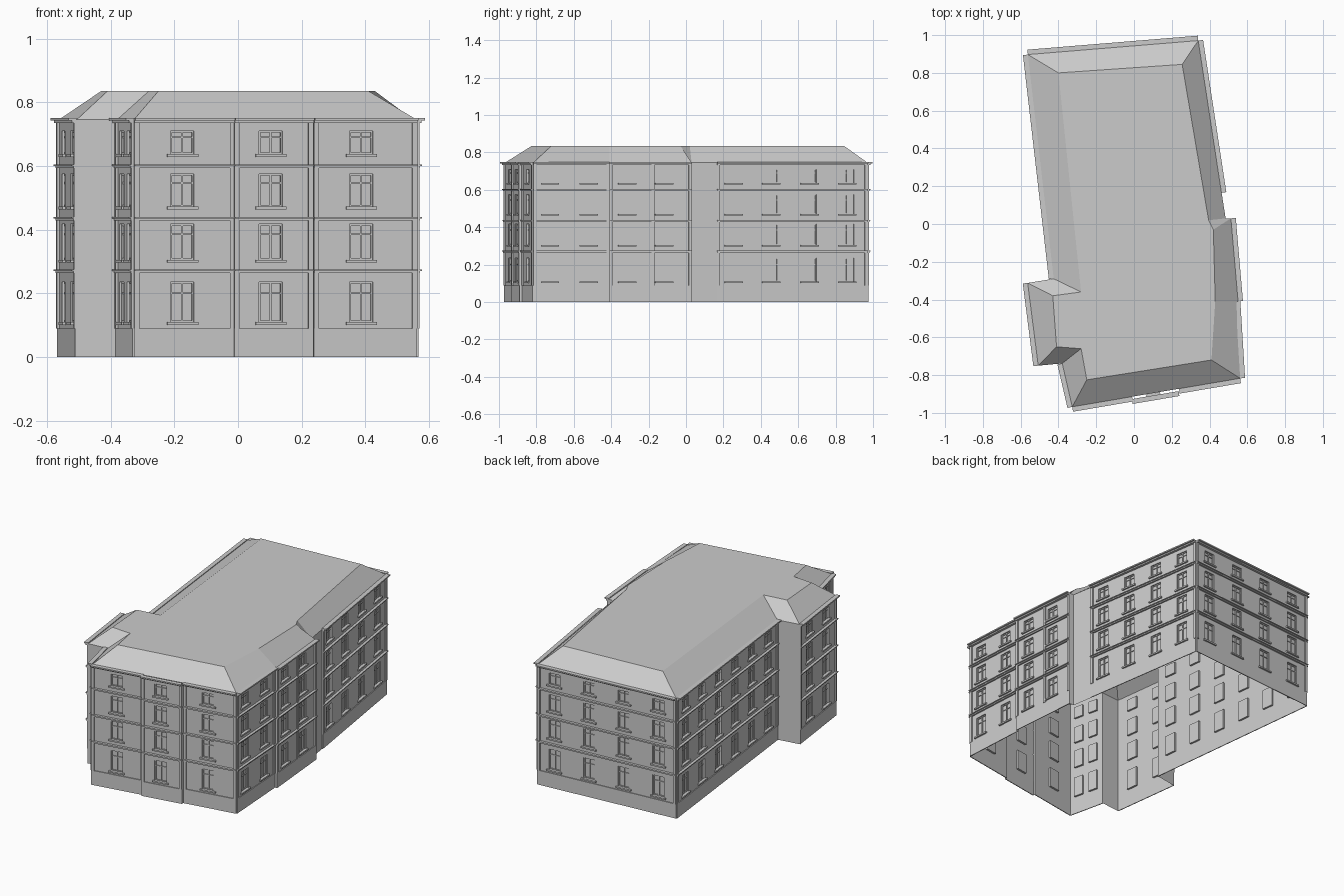
import bpy, bmesh
from mathutils import Vector

if "Cube" in bpy.data.objects:
    bpy.data.objects.remove(bpy.data.objects["Cube"])

parts = {}

def part(name):
    return parts.setdefault(name, bmesh.new())

class Facade:
    """Local frame of one wall: u along it, d outward, z up."""
    def __init__(self, p, q):
        self.p = Vector((p[0], p[1], 0))
        e = Vector((q[0], q[1], 0)) - self.p
        self.len = e.length
        self.t = e.normalized()
        self.n = Vector((-self.t.y, self.t.x, 0))

    def at(self, u, d, z):
        return self.p + self.t * u + self.n * d + Vector((0, 0, z))

    def quad(self, name, pts):
        bm = part(name)
        bm.faces.new([bm.verts.new(self.at(*p)) for p in pts])

    def box(self, name, u0, u1, z0, z1, d0, d1):
        bm = part(name)
        v = [bm.verts.new(self.at(u, d, z)) for z in (z0, z1)
             for u, d in ((u0, d0), (u0, d1), (u1, d1), (u1, d0))]
        for f in ((3, 2, 1, 0), (4, 5, 6, 7), (0, 1, 5, 4),
                  (1, 2, 6, 5), (2, 3, 7, 6), (3, 0, 4, 7)):
            bm.faces.new([v[i] for i in f])

WALL_TOP = 0.745
FLOORS = [(0.11, 0.235), (0.305, 0.417), (0.472, 0.575), (0.637, 0.71)]
RECESS = -0.012

def window(f, u0, u1, z0, z1):
    # reveals and glass
    r = RECESS
    f.quad("walls", [(u0, r, z0), (u0, r, z1), (u1, r, z1), (u1, r, z0)])
    c = [(u0, z0), (u0, z1), (u1, z1), (u1, z0)]
    for (a, b), (g, h) in zip(c, c[1:] + c[:1]):
        f.quad("walls", [(a, 0, b), (g, 0, h), (g, r, h), (a, r, b)])
    # frame, mullion, transom and sill
    w, um, zt = 0.005, (u0 + u1) / 2, z0 + (z1 - z0) * 0.72
    for a, b in ((u0, u0 + w), (um - w / 2, um + w / 2), (u1 - w, u1)):
        f.box("window_frames", a, b, z0, z1, r, r + 0.006)
    for a, b in ((z0, z0 + w), (zt - w / 2, zt + w / 2), (z1 - w, z1)):
        f.box("window_frames", u0, u1, a, b, r, r + 0.005)
    f.box("window_sills", u0 - 0.012, u1 + 0.012, z0 - 0.009, z0, 0, 0.01)

def facade(p, q, fracs=None, width=0.074, pilasters=(0, 1)):
    f = Facade(p, q)
    if fracs is None:                       # blank wall
        f.quad("walls", [(0, 0, 0), (0, 0, WALL_TOP),
                         (f.len, 0, WALL_TOP), (f.len, 0, 0)])
        return
    # wall panels around the openings
    us = [0] + [x * f.len + s * width / 2 for x in fracs for s in (-1, 1)] + [f.len]
    zs = [0] + [z for fl in FLOORS for z in fl] + [WALL_TOP]
    for i in range(len(us) - 1):
        for j in range(len(zs) - 1):
            a, b, c, d = us[i], us[i + 1], zs[j], zs[j + 1]
            if i % 2 and j % 2:
                window(f, a, b, c, d)
            else:
                f.quad("walls", [(a, 0, c), (a, 0, d), (b, 0, d), (b, 0, c)])
    # horizontal trim
    f.box("plinth", 0, f.len, 0, 0.09, 0, 0.005)
    for z in (0.27, 0.435, 0.6):
        f.box("belt_courses", 0, f.len, z - 0.007, z, 0, 0.01)
        f.box("belt_courses", 0, f.len, z, z + 0.005, 0, 0.016)
    f.box("cornice", 0, f.len, 0.734, 0.742, 0, 0.015)
    f.box("cornice", 0, f.len, 0.742, 0.75, 0, 0.026)
    # vertical strips
    for x in pilasters:
        u = 0.008 + x * (f.len - 0.016)
        f.box("pilasters", u - 0.008, u + 0.008, 0.09, 0.736, 0, 0.008)

# footprint corners, clockwise from back left
A, B, C0, C = (-0.562, 0.897), (0.34, 0.971), (0.463, 0.165), (0.485, 0.03)
D, E, E2, F = (0.513, 0.03), (0.551, -0.41), (0.537, -0.41), (0.562, -0.817)
P1, P1o, P2o, P2 = (0.238, -0.872), (0.236, -0.885), (-0.012, -0.927), (-0.010, -0.914)
G, H, I = (-0.327, -0.968), (-0.38, -0.738), (-0.507, -0.75)
J, K = (-0.563, -0.312), (-0.425, -0.29)

facade(A, B, [0.13, 0.38, 0.63, 0.88])
facade(B, C0, [0.137, 0.385, 0.64, 0.888])
facade(C0, C)
facade(C, D)
facade(D, E, [0.332, 0.782], pilasters=(0, 0.47, 1))
facade(E, E2)
facade(E2, F, [0.27, 0.78])
facade(F, P1, [0.54])
facade(P1, P1o)
facade(P1o, P2o, [0.536])
facade(P2o, P2)
facade(P2, G, [0.52])
facade(G, H, [0.28, 0.72], width=0.06)
facade(H, I)
facade(I, J, [0.27, 0.73])
facade(J, K)
facade(K, A, [0.09 + 0.164 * i for i in range(6)])

# hipped roof with flat top
eaves = [A, B, C, D, E, F, G, H, I, J, K]
top = [(-0.40, 0.80), (0.255, 0.845), (0.395, 0.02), (0.42, -0.03), (0.43, -0.41),
       (0.41, -0.72), (-0.25, -0.825), (-0.28, -0.66), (-0.41, -0.65),
       (-0.43, -0.38), (-0.28, -0.36)]
bm = part("roof")
lo = [bm.verts.new((x, y, 0.745)) for x, y in eaves]
hi = [bm.verts.new((x, y, 0.835)) for x, y in top]
for i in range(len(lo)):
    k = (i + 1) % len(lo)
    bm.faces.new((lo[i], hi[i], hi[k], lo[k]))
bm.faces.new(hi[::-1])

for name, bm in parts.items():
    if name == "walls":
        bmesh.ops.remove_doubles(bm, verts=bm.verts, dist=1e-5)
    bm.normal_update()
    me = bpy.data.meshes.new(name)
    bm.to_mesh(me)
    bm.free()
    bpy.context.collection.objects.link(bpy.data.objects.new(name, me))
